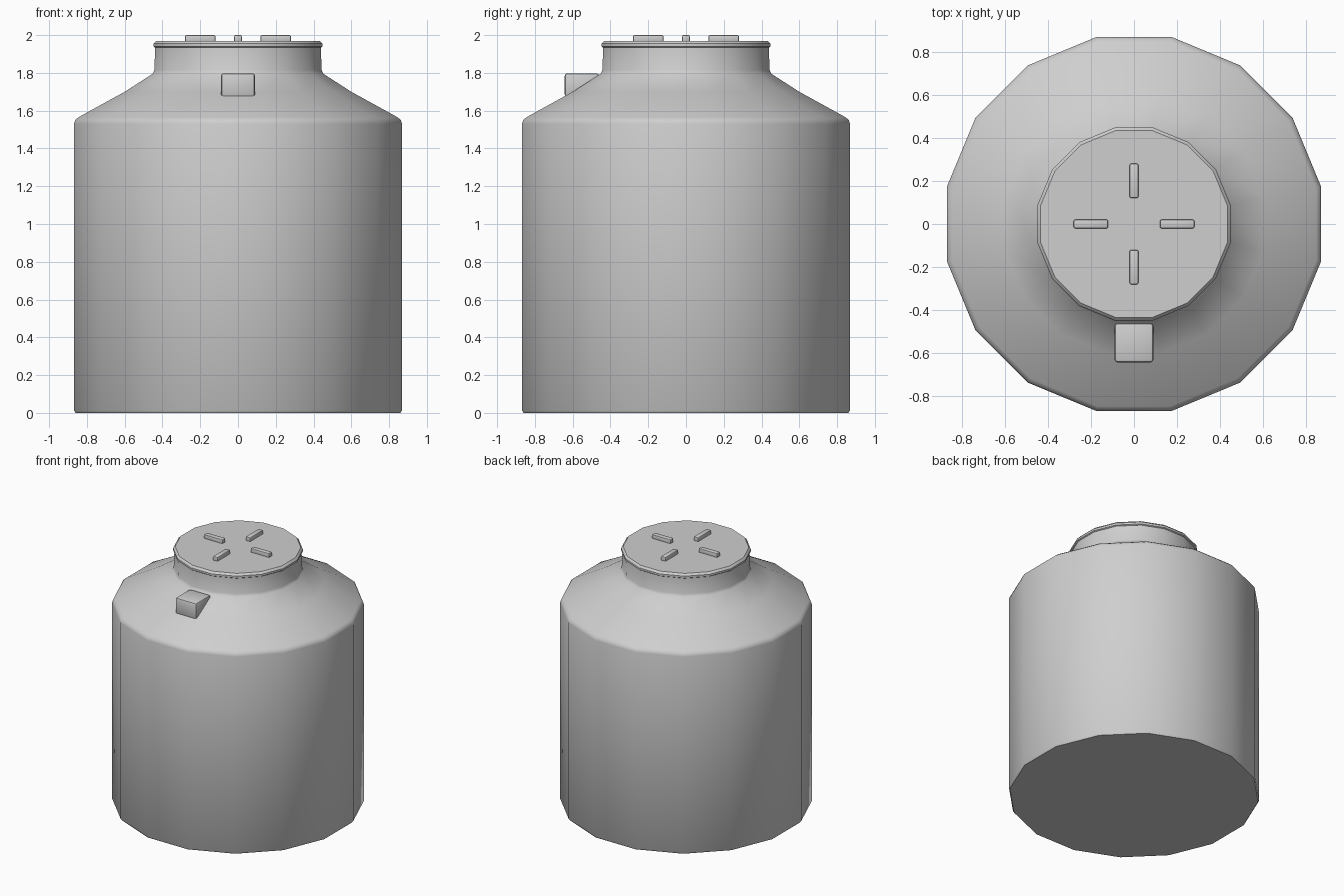
import bpy, bmesh, math

if "Cube" in bpy.data.objects:
    bpy.data.objects.remove(bpy.data.objects["Cube"])

SIDES = 16
grey = bpy.data.materials.new("light_grey_plastic")
grey.diffuse_color = (0.62, 0.62, 0.62, 1)
grey.use_nodes = True
grey.node_tree.nodes["Principled BSDF"].inputs["Base Color"].default_value = grey.diffuse_color


def finish(bm, name, angle):
    bmesh.ops.recalc_face_normals(bm, faces=bm.faces)
    mesh = bpy.data.meshes.new(name)
    bm.to_mesh(mesh)
    bm.free()
    mesh.materials.append(grey)
    obj = bpy.data.objects.new(name, mesh)
    bpy.context.collection.objects.link(obj)
    bpy.ops.object.select_all(action='DESELECT')
    obj.select_set(True)
    bpy.context.view_layer.objects.active = obj
    bpy.ops.object.shade_smooth_by_angle(angle=math.radians(angle))
    return obj


def lathe(name, profile, angle):
    """Sixteen-sided turned part; profile is (flat-side radius, height)."""
    bm = bmesh.new()
    rings = []
    for r, z in profile:
        r /= math.cos(math.pi / SIDES)
        rings.append([bm.verts.new((r * math.cos((i + 0.5) * 2 * math.pi / SIDES),
                                    r * math.sin((i + 0.5) * 2 * math.pi / SIDES), z))
                      for i in range(SIDES)])
    for a, b in zip(rings, rings[1:]):
        for i in range(SIDES):
            j = (i + 1) % SIDES
            bm.faces.new((a[i], a[j], b[j], b[i]))
    bm.faces.new(rings[0][::-1])
    bm.faces.new(rings[-1])
    return finish(bm, name, angle)


def block(name, lo, hi, bevel):
    """Box between two corners with softened edges."""
    bm = bmesh.new()
    bmesh.ops.create_cube(bm, size=1)
    for v in bm.verts:
        v.co = [(l + h) / 2 + c * (h - l) for c, l, h in zip(v.co, lo, hi)]
    bmesh.ops.bevel(bm, geom=bm.edges[:], offset=bevel, segments=2,
                    profile=0.5, affect='EDGES')
    return finish(bm, name, 40)


# Tank body with sloping shoulder and neck
lathe("tank_body", [(0.86, 0), (0.868, 0.012), (0.868, 1.53), (0.862, 1.55),
                    (0.845, 1.565), (0.60, 1.70), (0.452, 1.795), (0.443, 1.815),
                    (0.438, 1.945)], 40)

# Lid with chamfered rim
lathe("lid", [(0.44, 1.935), (0.447, 1.94), (0.447, 1.955), (0.433, 1.97)], 30)

# Four grip ribs on the lid
for i in range(4):
    rib = block("lid_rib_%d" % (i + 1), (0.12, -0.02, 1.96), (0.28, 0.02, 2.0), 0.007)
    rib.rotation_euler.z = i * math.pi / 2

# Inlet box on the front of the shoulder
block("inlet_box", (-0.09, -0.642, 1.672), (0.09, -0.46, 1.798), 0.014)
